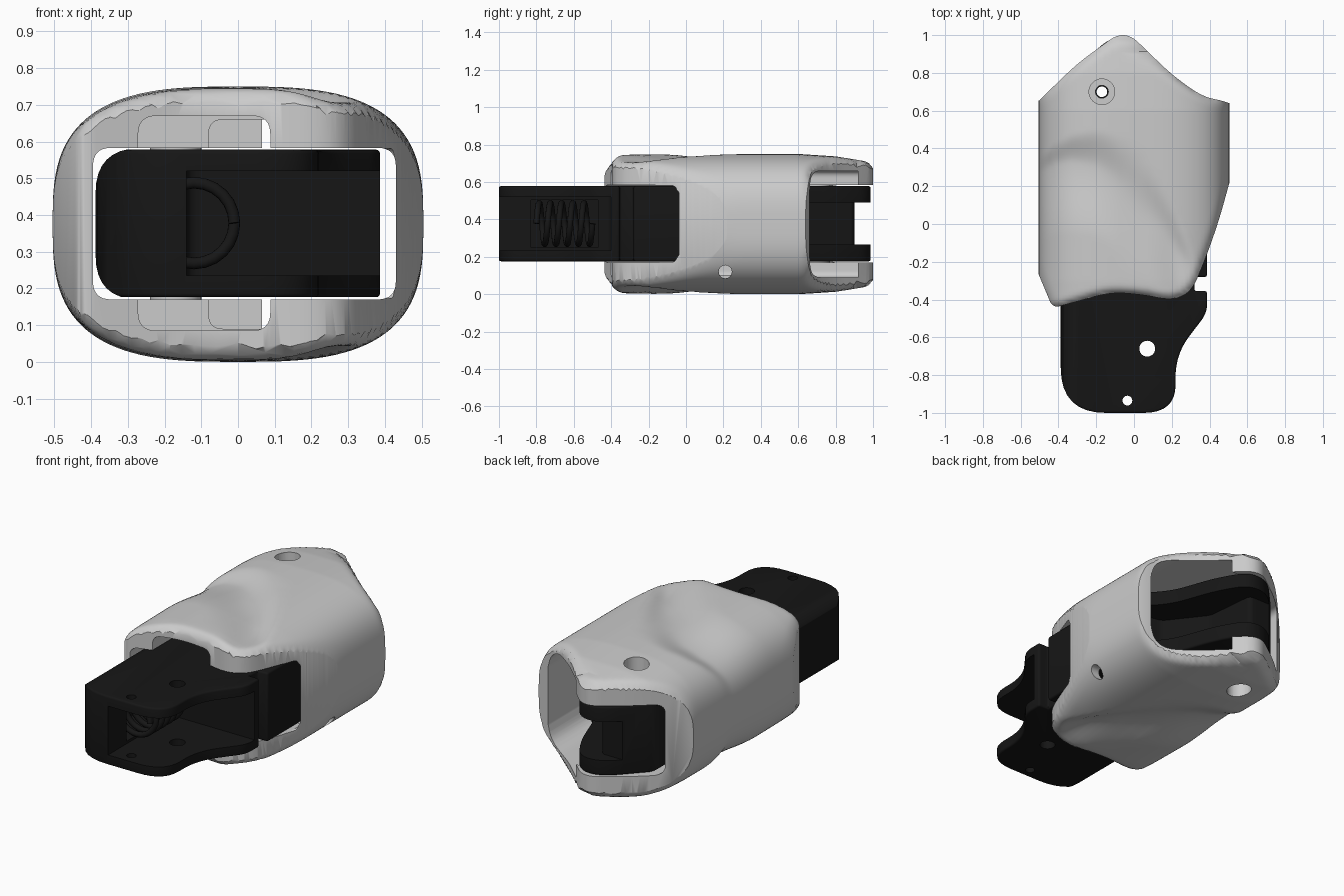
import bpy, bmesh, math
from mathutils import Vector

if "Cube" in bpy.data.objects:
    bpy.data.objects.remove(bpy.data.objects["Cube"])

black = bpy.data.materials.new("black")
black.diffuse_color = (0.008, 0.008, 0.008, 1)
black.use_nodes = True
black.node_tree.nodes["Principled BSDF"].inputs["Base Color"].default_value = black.diffuse_color


def rounded(pts, r=0.0):
    """Polygon with each corner (x, y[, radius]) rounded by a small curve."""
    out, n = [], len(pts)
    for i, p in enumerate(pts):
        rad = p[2] if len(p) > 2 else r
        c, a, b = (Vector(q[:2]) for q in (p, pts[i - 1], pts[(i + 1) % n]))
        if rad == 0:
            out.append(c)
            continue
        s = c + (a - c).normalized() * min(rad, (a - c).length * 0.48)
        e = c + (b - c).normalized() * min(rad, (b - c).length * 0.48)
        for k in range(9):
            t = k / 8
            out.append(s * (1 - t) ** 2 + c * 2 * t * (1 - t) + e * t * t)
    return out


def circle(x, y, r, n=32):
    return [Vector((x + r * math.cos(k * math.tau / n), y + r * math.sin(k * math.tau / n))) for k in range(n)]


def rect(x0, x1, y0, y1, r=0.0):
    return rounded([(x0, y0), (x1, y0), (x1, y1), (x0, y1)], r)


def make(name, bm):
    bmesh.ops.recalc_face_normals(bm, faces=bm.faces)
    me = bpy.data.meshes.new(name)
    bm.to_mesh(me)
    bm.free()
    ob = bpy.data.objects.new(name, me)
    bpy.context.collection.objects.link(ob)
    return ob


def prism(name, pts, lo, hi, axis='Z'):
    put = {'X': lambda p, h: (h, p[0], p[1]),
           'Y': lambda p, h: (p[0], h, p[1]),
           'Z': lambda p, h: (p[0], p[1], h)}[axis]
    bm = bmesh.new()
    rings = [[bm.verts.new(put(p, h)) for p in pts] for h in (lo, hi)]
    skin(bm, rings)
    return make(name, bm)


def skin(bm, rings):
    n = len(rings[0])
    for a, b in zip(rings, rings[1:]):
        for i in range(n):
            bm.faces.new((a[i], a[(i + 1) % n], b[(i + 1) % n], b[i]))
    bm.faces.new(rings[0])
    bm.faces.new(rings[-1])


def activate(ob):
    bpy.ops.object.select_all(action='DESELECT')
    ob.select_set(True)
    bpy.context.view_layer.objects.active = ob


def boolean(ob, cutter, op='DIFFERENCE'):
    m = ob.modifiers.new("cut", 'BOOLEAN')
    m.object, m.operation, m.solver = cutter, op, 'EXACT'
    activate(ob)
    bpy.ops.object.modifier_apply(modifier=m.name)
    bpy.data.objects.remove(cutter)


def bevel(ob, width, segs=3):
    m = ob.modifiers.new("bevel", 'BEVEL')
    m.width, m.segments, m.limit_method, m.angle_limit = width, segs, 'ANGLE', math.radians(40)
    activate(ob)
    bpy.ops.object.modifier_apply(modifier=m.name)


def smooth(ob):
    activate(ob)
    bpy.ops.object.shade_smooth_by_angle(angle=math.radians(32))


def interp(table, x):
    if x <= table[0][0]:
        return table[0][1]
    for (a, u), (b, v) in zip(table, table[1:]):
        if x <= b:
            t = (x - a) / (b - a)
            return u + (v - u) * t
    return table[-1][1]


def step(t):
    t = max(0, min(1, t))
    return t * t * (3 - 2 * t)


# Outline of the shell seen from above
plan = rounded([(-0.6, -0.04, 0), (-0.43, -0.445, 0.04), (-0.30, -0.41), (-0.12, -0.36),
                (0.05, -0.375), (0.2, -0.405), (0.305, -0.36), (0.38, -0.18), (0.45, 0.02),
                (0.5, 0.2), (0.57, 0.45, 0), (0.6, 0.6, 0), (0.48, 0.65, 0.04),
                (0.36, 0.675), (0.2, 0.79), (-0.05, 1.032, 0.1), (-0.3, 0.85), (-0.6, 0.56, 0)], 0.09)


def edge_distance(p):
    best = 1
    for a, b in zip(plan, plan[1:] + plan[:1]):
        d = b - a
        t = max(0, min(1, (p - a).dot(d) / max(d.length_squared, 1e-9)))
        best = min(best, (p - a - d * t).length)
    return best


inside_y = lambda p: sum((a.y > p.y) != (b.y > p.y) and
                         p.x < (b.x - a.x) * (p.y - a.y) / (b.y - a.y) + a.x
                         for a, b in zip(plan, plan[1:] + plan[:1])) % 2

# Shell body: superellipse sections with an arched groove and soft ends
HALF = [(-0.45, 0.362), (-0.3, 0.371), (-0.05, 0.375), (0.6, 0.375), (0.8, 0.362), (0.95, 0.338), (1.06, 0.315)]
ARCH = [(-0.5, 0.36), (-0.42, 0.43), (-0.33, 0.48), (-0.2, 0.505), (-0.1, 0.48), (0, 0.41),
        (0.1, 0.29), (0.2, 0.12), (0.33, -0.18), (0.5, -0.4)]
BAND = [(-0.5, 0.09), (-0.2, 0.2), (0, 0.3), (0.2, 0.24), (0.33, 0.1)]
R = 0.045
bm = bmesh.new()
rings = []
for j in range(94):
    y = -0.47 + j * 1.53 / 93
    ring = []
    for i in range(112):
        a = i * math.tau / 112
        c, s = math.cos(a), math.sin(a)
        x = 0.505 * math.copysign(abs(c) ** (2 / 3), c)
        dz = interp(HALF, y) * math.copysign(abs(s) ** (2 / 3), s)
        t, w = interp(ARCH, x) - y, interp(BAND, x)
        drop = 0.042 * step(t / w) * (1 - step((t - w) / 0.38)) * (1 - step((x - 0.2) / 0.16))
        p = Vector((x, y))
        d = min(edge_distance(p), R) if inside_y(p) else 0
        drop += R - math.sqrt(max(0, R * R - (R - d) ** 2))
        ring.append(bm.verts.new((x, y, 0.375 + dz * (1 - drop / 0.375))))
    rings.append(ring)
skin(bm, rings)
shell = make("outer_shell", bm)
boolean(shell, prism("plan_cutter", plan, -0.2, 1), 'INTERSECT')

# Openings: main slot, front relief, rear pocket, side entry
boolean(shell, prism("slot", rect(-0.395, 0.43, 0.17, 0.583, 0.05), -1, 1.2, 'Y'))
boolean(shell, prism("relief", rect(-0.272, 0.088, 0.085, 0.67, 0.05), -1, 0.05, 'Y'))
boolean(shell, prism("rear_pocket", rounded([(-0.08, 0.09, 0.04), (0.428, 0.09, 0.14),
                                             (0.428, 0.66, 0.14), (-0.08, 0.66, 0.04)]), 0.02, 0.92, 'Y'))
boolean(shell, prism("side_entry", rect(-1, -0.05, 0.172, 0.581, 0.03), 0.3, 0.7, 'X'))
# Pin holes
boolean(shell, prism("pin_hole", circle(-0.17, 0.70, 0.068), -0.2, 1))
boolean(shell, prism("side_hole", circle(0.21, 0.12, 0.035), 0.36, 0.7, 'X'))
smooth(shell)

# Collars inside the pin holes
for name, lo, hi in (("lower_collar", 0.105, 0.18), ("upper_collar", 0.57, 0.645)):
    collar = prism(name, circle(-0.17, 0.70, 0.07), lo, hi)
    boolean(collar, prism("bore", circle(-0.17, 0.70, 0.034), -0.2, 1))
    smooth(collar)

# Black inner frame
frame = prism("inner_frame", rounded([
    (-0.388, -1, 0.24), (0.22, -1, 0.17), (0.22, -0.69, 0.12), (0.387, -0.47, 0.05), (0.387, -0.355, 0.015),
    (0.32, -0.355, 0), (0.32, -0.28, 0), (0.387, -0.28, 0.015), (0.387, 0.36, 0.1), (0.2, 0.55, 0.1),
    (0.1, 0.83, 0.1), (0.0, 0.99, 0.08), (-0.14, 0.985, 0.1), (-0.388, 0.72, 0.12)]), 0.176, 0.578)
bevel(frame, 0.018)
boolean(frame, prism("round_left", rounded([(-0.388, 0.17, 0.12), (0.6, 0.17, 0),
                                            (0.6, 0.6, 0), (-0.388, 0.58, 0.12)]), -1.2, 1.2, 'Y'), 'INTERSECT')
# Front pocket, spring window and rear fork
boolean(frame, prism("front_pocket", rect(-0.14, 0.6, -1.2, -0.4, 0.04), 0.235, 0.52))
boolean(frame, prism("spring_window", rect(-0.30, 0.0, -0.83, -0.47), 0.25, 0.505))
boolean(frame, prism("fork_gap", rounded([(-0.6, 0.9), (-0.08, 0.9), (-0.05, 0.6), (0.12, 0.38),
                                          (0.6, 0.3), (0.6, 1.2), (-0.6, 1.2)], 0.03), 0.265, 0.49))
for x, y, r in ((0.07, -0.66, 0.042), (-0.035, -0.935, 0.026), (-0.17, 0.70, 0.028)):
    boolean(frame, prism("frame_hole", circle(x, y, r), -0.2, 1))
frame.data.materials.clear()
frame.data.materials.append(black)
smooth(frame)

# Coil spring
cu = bpy.data.curves.new("coil_spring", 'CURVE')
cu.dimensions, cu.bevel_depth, cu.bevel_resolution, cu.use_fill_caps = '3D', 0.016, 3, True
sp = cu.splines.new('POLY')
N = 120
sp.points.add(N)
for k in range(N + 1):
    a = k / N * 5 * math.tau
    sp.points[k].co = (-0.12 + 0.11 * math.cos(a), -0.8 + 0.3 * k / N, 0.378 + 0.11 * math.sin(a), 1)
cu.materials.append(black)
bpy.context.collection.objects.link(bpy.data.objects.new("coil_spring", cu))
